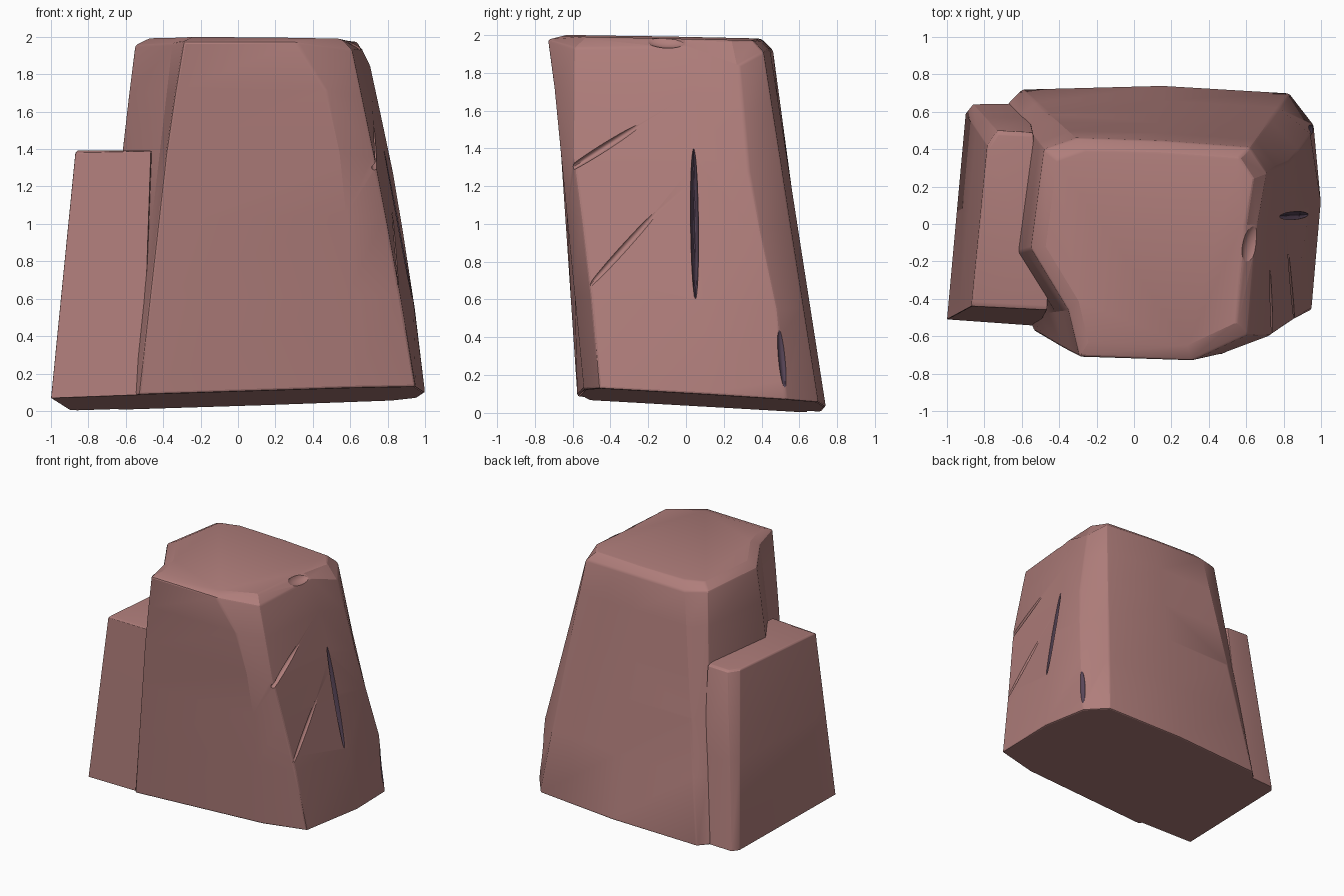
import bpy, bmesh, math
from mathutils import Vector, Matrix

if "Cube" in bpy.data.objects:
    bpy.data.objects.remove(bpy.data.objects["Cube"])


def material(name, rgb):
    m = bpy.data.materials.new(name)
    m.diffuse_color = (*rgb, 1)
    m.use_nodes = True
    m.node_tree.nodes["Principled BSDF"].inputs["Base Color"].default_value = m.diffuse_color
    return m


rock = material("dusty_red_rock", (0.43, 0.207, 0.197))
shade = material("dark_purple_crevice", (0.10, 0.062, 0.10))


def base_z(x, y):
    # slightly tilted underside
    return 0.07 + 0.033 * x - 0.06 * y


def sample(col, t):
    # point on an edge column at height fraction t
    pts = [Vector((*col[0], base_z(*col[0])))] + [Vector(p) for p in col[1:]]
    z = pts[0].z + t * (pts[-1].z - pts[0].z)
    for a, b in zip(pts, pts[1:]):
        if z <= b.z + 1e-6:
            return a.lerp(b, (z - a.z) / (b.z - a.z))
    return pts[-1]


def loft(name, cols, levels, cap_inset, cap_z, bevel):
    bm = bmesh.new()
    rings = [[bm.verts.new(sample(c, t)) for c in cols] for t in levels]
    mid = sum((v.co for v in rings[-1]), Vector()) / len(cols)
    cap = []
    for v in rings[-1]:
        p = v.co.lerp(mid, cap_inset)
        p.z = cap_z(p)
        cap.append(bm.verts.new(p))
    rings.append(cap)
    n = len(cols)
    for lo, hi in zip(rings, rings[1:]):
        for i in range(n):
            j = (i + 1) % n
            bm.faces.new((lo[i], lo[j], hi[j], hi[i]))
    bm.faces.new(rings[-1])
    bm.faces.new(rings[0][::-1])
    bmesh.ops.recalc_face_normals(bm, faces=bm.faces)
    me = bpy.data.meshes.new(name)
    bm.to_mesh(me)
    bm.free()
    me.materials.append(rock)
    me.materials.append(shade)
    ob = bpy.data.objects.new(name, me)
    bpy.context.collection.objects.link(ob)
    m = ob.modifiers.new("soft_edges", 'BEVEL')
    m.width, m.segments, m.limit_method = bevel, 2, 'ANGLE'
    m.angle_limit = math.radians(28)
    return ob


def gouge(a, b, depth, width, mat):
    # long lens-shaped cutter running from a to b
    a, b = Vector(a), Vector(b)
    zax = (b - a).normalized()
    xax = Vector((1, 0, 0))
    xax = (xax - zax * xax.dot(zax)).normalized()
    yax = zax.cross(xax)
    rot = Matrix((xax, yax, zax)).transposed().to_4x4()
    size = Matrix.Diagonal((depth, width, (b - a).length / 2, 1))
    bm = bmesh.new()
    bmesh.ops.create_icosphere(bm, subdivisions=3, radius=1,
                               matrix=Matrix.Translation((a + b) / 2) @ rot @ size)
    me = bpy.data.meshes.new("cutter")
    bm.to_mesh(me)
    bm.free()
    me.materials.append(mat)
    ob = bpy.data.objects.new("cutter", me)
    bpy.context.collection.objects.link(ob)
    ob.hide_render = True
    return ob


# Main block: each column is one vertical edge, from base (x, y) up to the rim
main_cols = [
    [(-0.53, -0.575), (-0.37, -0.67, 1.5), (-0.29, -0.71, 1.975)],
    [(0.60, -0.54), (0.575, -0.645, 1.2), (0.49, -0.69, 1.68), (0.31, -0.73, 1.975)],
    [(0.95, -0.46), (0.85, -0.51, 0.72), (0.73, -0.595, 1.35), (0.61, -0.59, 1.93)],
    [(1.0, 0.12), (0.955, 0.10, 0.5), (0.80, 0.04, 1.3), (0.66, 0.0, 1.94)],
    [(0.96, 0.53), (0.945, 0.48, 0.55), (0.845, 0.34, 1.2), (0.71, 0.28, 1.84)],
    [(0.83, 0.70), (0.62, 0.41, 1.91)],
    [(0.15, 0.74), (0.15, 0.445, 1.92)],
    [(-0.60, 0.72), (-0.31, 0.46, 1.92)],
    [(-0.67, 0.65), (-0.48, 0.40, 1.94)],
    [(-0.69, -0.14), (-0.62, -0.15, 1.4), (-0.55, -0.13, 1.955)],
    [(-0.57, -0.49), (-0.35, -0.46, 1.965)],
]
main = loft("main_block", main_cols, (0, 0.27, 0.5, 0.68, 0.86, 1),
            0.12, lambda p: 1.985 - 0.02 * p.y - 0.01 * p.x, 0.012)

# Lower slab leaning on the left side
slab_cols = [
    [(-1.0, -0.51), (-0.87, -0.44, 1.38)],
    [(-0.51, -0.545), (-0.465, -0.46, 1.39)],
    [(-0.45, -0.2), (-0.45, -0.2, 1.39)],
    [(-0.58, 0.645), (-0.54, 0.49, 1.38)],
    [(-0.86, 0.64), (-0.73, 0.50, 1.38)],
    [(-0.90, 0.59), (-0.785, 0.42, 1.38)],
]
slab = loft("side_slab", slab_cols, (0, 0.5, 1), 0.05, lambda p: 1.392, 0.008)

# Cracks and chips in the right face
cutters = [
    gouge((0.97, 0.05, 0.58), (0.80, 0.04, 1.42), 0.10, 0.022, shade),
    gouge((0.735, -0.66, 1.26), (0.755, -0.16, 1.58), 0.035, 0.022, rock),
    gouge((0.87, -0.54, 0.64), (0.84, -0.08, 1.15), 0.03, 0.022, rock),
    gouge((0.98, 0.53, 0.10), (0.96, 0.495, 0.46), 0.04, 0.025, shade),
    gouge((0.62, -0.24, 2.0), (0.68, 0.02, 1.98), 0.07, 0.06, rock),
]
for c in cutters:
    m = main.modifiers.new("crack", 'BOOLEAN')
    m.operation, m.object, m.solver = 'DIFFERENCE', c, 'EXACT'
    m.material_mode = 'TRANSFER'

# Bake modifiers, drop the cutters and shade
dg = bpy.context.evaluated_depsgraph_get()
dg.update()
for ob in (main, slab):
    me = bpy.data.meshes.new_from_object(ob.evaluated_get(dg))
    ob.modifiers.clear()
    ob.data = me
for c in cutters:
    bpy.data.objects.remove(c)
for ob in (main, slab):
    bpy.ops.object.select_all(action='DESELECT')
    ob.select_set(True)
    bpy.context.view_layer.objects.active = ob
    bpy.ops.object.shade_smooth_by_angle(angle=math.radians(18))
